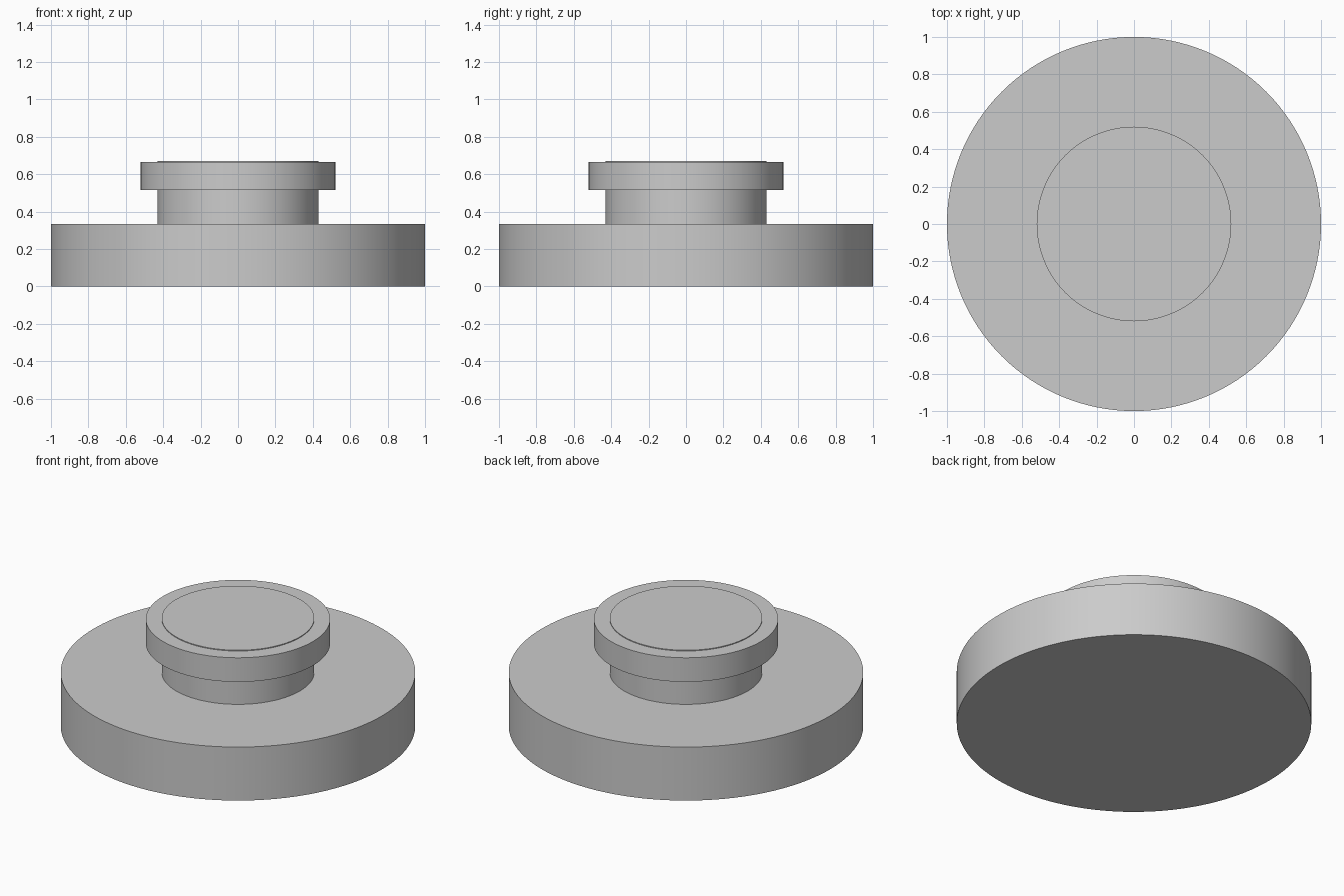
import bpy
import math

cube = bpy.data.objects.get("Cube")
if cube:
    bpy.data.objects.remove(cube, do_unlink=True)

# Single plain grey for every part
GREY = (0.6, 0.6, 0.6, 1.0)
grey = bpy.data.materials.new("plain grey")
grey.use_nodes = True
grey.diffuse_color = GREY
for node in grey.node_tree.nodes:
    if node.type == "BSDF_PRINCIPLED":
        node.inputs["Base Color"].default_value = GREY


def disc(name, radius, bottom, top):
    """Upright smooth-sided cylinder between two heights."""
    bpy.ops.mesh.primitive_cylinder_add(
        vertices=128, radius=radius, depth=top - bottom,
        location=(0, 0, (bottom + top) / 2))
    obj = bpy.context.object
    obj.name = name
    obj.data.materials.append(grey)
    bpy.ops.object.shade_smooth_by_angle(angle=math.radians(30))
    return obj


# Wide base, narrow neck running through the cap, and overhanging cap
disc("base", 1.0, 0.0, 0.333)
disc("neck", 0.43, 0.333, 0.67)
disc("cap", 0.52, 0.515, 0.665)
